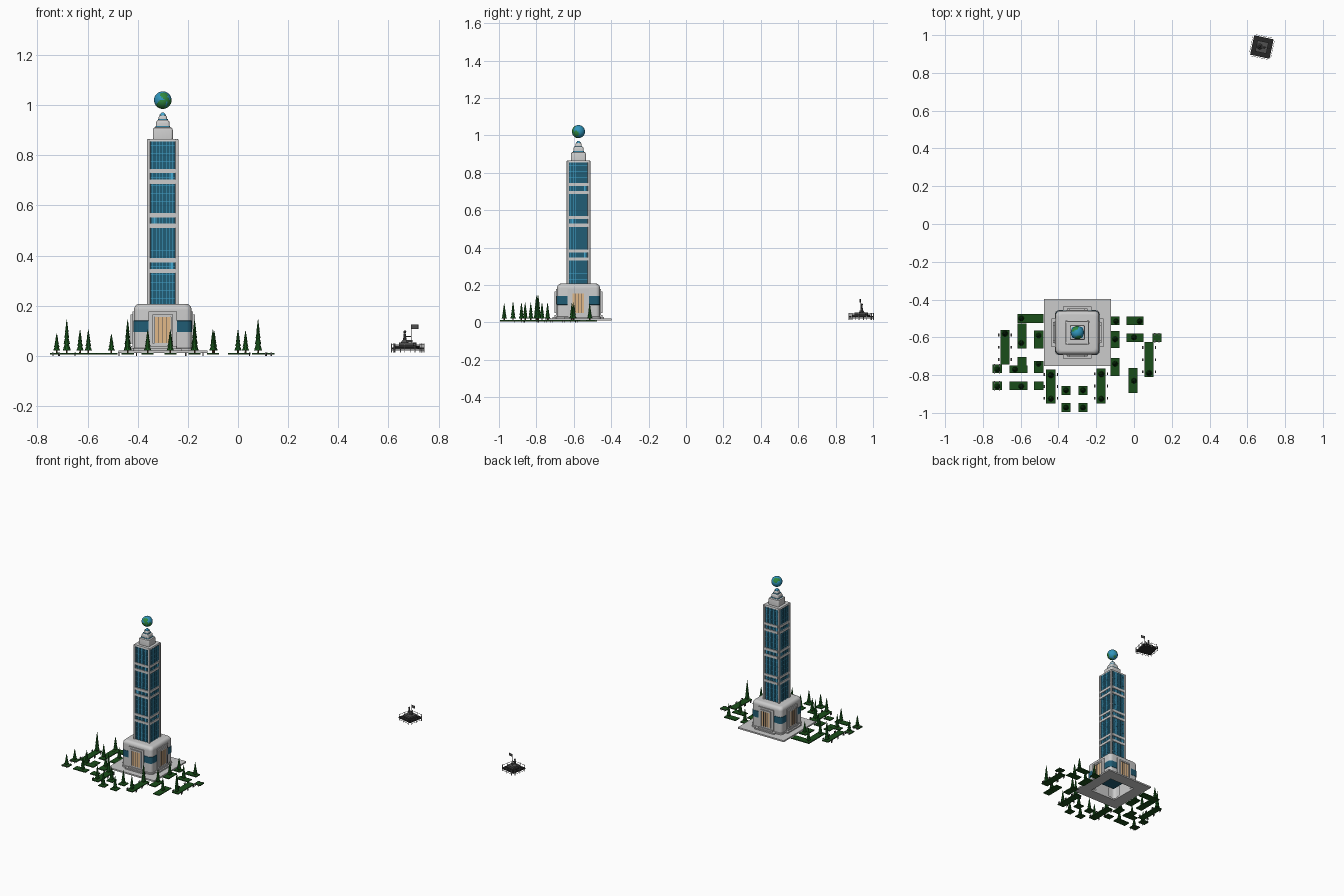
import bpy, bmesh, math, random
from mathutils import Matrix, Vector

if "Cube" in bpy.data.objects:
    bpy.data.objects.remove(bpy.data.objects["Cube"])

random.seed(4)
CX, CY = -0.30, -0.575          # tower axis


def mat(name, col):
    m = bpy.data.materials.new(name)
    m.diffuse_color = (*col, 1)
    m.use_nodes = True
    m.node_tree.nodes["Principled BSDF"].inputs["Base Color"].default_value = m.diffuse_color
    return m


GLASS = mat("dark_glass", (0.015, 0.11, 0.18))
CYAN = mat("cyan_trim", (0.06, 0.40, 0.65))
LEAF = mat("leaf_green", (0.01, 0.10, 0.012))
GRASS = mat("hedge_green", (0.01, 0.075, 0.01))
LAND = mat("land_green", (0.03, 0.25, 0.05))
SEA = mat("sea_blue", (0.03, 0.30, 0.50))
WOOD = mat("trunk_brown", (0.10, 0.05, 0.02))
DOOR = mat("door_tan", (0.75, 0.48, 0.25))
BLACK = mat("black_stone", (0.02, 0.02, 0.02))
DARK = mat("dark_metal", (0.08, 0.08, 0.08))
PALE = mat("pale_stone", (0.50, 0.50, 0.50))


def box(bm, c, s, m=Matrix()):
    bmesh.ops.create_cube(bm, size=1, matrix=m @ Matrix.Translation(c) @ Matrix.Diagonal((*s, 1)))


def cone(bm, x, y, z0, z1, r0, r1, n=8):
    bmesh.ops.create_cone(bm, cap_ends=True, segments=n, radius1=r0, radius2=r1, depth=z1 - z0,
                          matrix=Matrix.Translation((x, y, (z0 + z1) / 2)))


def finish(bm, name, *mats, smooth=False, loc=(0, 0, 0), rot=0):
    me = bpy.data.meshes.new(name)
    bm.to_mesh(me)
    bm.free()
    o = bpy.data.objects.new(name, me)
    bpy.context.collection.objects.link(o)
    for m in mats:
        me.materials.append(m)
    o.location = loc
    o.rotation_euler.z = rot
    if smooth:
        bpy.ops.object.select_all(action='DESELECT')
        o.select_set(True)
        bpy.context.view_layer.objects.active = o
        bpy.ops.object.shade_smooth_by_angle(angle=math.radians(40))
    return o


def loft(name, prof, r, *mats, cap=True):
    """Stack rounded squares given as (half width, height)."""
    bm = bmesh.new()
    prev = None
    for h, z in prof:
        rr = min(r, h * 0.6)
        ring = []
        for q in range(4):
            sx, sy = [(1, 1), (-1, 1), (-1, -1), (1, -1)][q]
            for k in range(6):
                a = math.radians(90 * q + 18 * k)
                ring.append(bm.verts.new((sx * (h - rr) + rr * math.cos(a), sy * (h - rr) + rr * math.sin(a), z)))
        if prev:
            for i in range(24):
                j = (i + 1) % 24
                bm.faces.new((prev[i], prev[j], ring[j], ring[i]))
        prev = ring
    if cap:
        bm.faces.new(prev)
    return finish(bm, name, *mats, smooth=True, loc=(CX, CY, 0))


def four_sides(name, boxes, *mats):
    """Repeat boxes given for the front face on all four faces."""
    bm = bmesh.new()
    for k in range(4):
        m = Matrix.Rotation(k * math.pi / 2, 4, 'Z')
        for c, s in boxes:
            box(bm, c, s, m)
    return finish(bm, name, *mats, loc=(CX, CY, 0))


# plaza ring and entrance steps
four_sides("plaza", [((-0.04, -0.1375, 0.016), (0.275, 0.08, 0.01))])
four_sides("entrance_steps", [((0, -0.12, 0.024), (0.15, 0.035, 0.01)), ((0, -0.115, 0.033), (0.11, 0.025, 0.012))])

# podium shell, open underneath
arc = [(0.095 + 0.02 * math.cos(a), 0.183 + 0.024 * math.sin(a)) for a in [math.radians(15 * i) for i in range(7)]]
loft("podium", [(0.119, 0.018), (0.119, 0.03), (0.115, 0.032)] + arc, 0.022)
loft("podium_windows", [(0.1145, 0.094), (0.1165, 0.095), (0.1165, 0.14), (0.1145, 0.141)], 0.022, GLASS, cap=False)
four_sides("door_portals", [((0, -0.113, 0.105), (0.115, 0.016, 0.145))])
four_sides("door_frames", [((s * 0.037, -0.122, 0.105), (0.008, 0.012, 0.11)) for s in (-1, 1)]
           + [((0, -0.122, 0.16), (0.082, 0.012, 0.01))])
four_sides("doors", [((s * 0.016, -0.1205, 0.103), (0.029, 0.006, 0.105)) for s in (-1, 1)], DOOR)
four_sides("door_bars", [((x, -0.123, 0.103), (0.003, 0.005, 0.105)) for x in (-0.016, 0, 0.016)], DARK)

# glass shaft with corner piers, mullions and bands
bm = bmesh.new()
box(bm, (0, 0, 0.46), (0.114, 0.114, 0.80))
finish(bm, "glass_shaft", GLASS, loc=(CX, CY, 0))
bm = bmesh.new()
for sx in (-1, 1):
    for sy in (-1, 1):
        box(bm, (sx * 0.0565, sy * 0.0565, 0.533), (0.014, 0.014, 0.662))
bmesh.ops.bevel(bm, geom=[e for e in bm.edges if abs(e.verts[0].co.z - e.verts[1].co.z) > 0.1],
                offset=0.004, segments=3, affect='EDGES', profile=0.5)
finish(bm, "corner_piers", smooth=True, loc=(CX, CY, 0))
four_sides("mullions", [((-0.0405 + 0.0135 * i, -0.058, 0.533), (0.002, 0.004, 0.655)) for i in range(7)], CYAN)
four_sides("floor_lines", [((0, -0.0573, 0.23 + 0.032 * i), (0.10, 0.002, 0.0015)) for i in range(20)], CYAN)
four_sides("grey_bands", [((0, -0.059, z + d), (0.10, 0.007, 0.017)) for z in (0.36, 0.54, 0.716) for d in (-0.021, 0.021)])
four_sides("band_panels", [((x, -0.058, z), (0.008, 0.005, 0.026)) for z, x in ((0.36, 0.034), (0.54, -0.034), (0.716, 0.034))], CYAN)
loft("shaft_cap", [(0.0625, 0.855), (0.0625, 0.862), (0.06, 0.866)], 0.006)

# stepped crown
for i, (h, z0, z1) in enumerate([(0.04, 0.864, 0.912), (0.027, 0.905, 0.94), (0.017, 0.935, 0.958)]):
    loft(f"crown_tier_{i + 1}", [(h, z0), (h, z1 - 0.012), (h * 0.94, z1 - 0.004), (h * 0.78, z1)], 0.008)
    loft(f"crown_trim_{i + 1}", [(h * 0.74, z1 - 0.002), (h * 0.74, z1 + 0.004)], 0.006, CYAN)
loft("crown_tip", [(0.011, 0.958), (0.009, 0.966), (0.004, 0.971)], 0.005, CYAN)

# floating globe with land patches
bm = bmesh.new()
bmesh.ops.create_uvsphere(bm, u_segments=32, v_segments=20, radius=0.035)
spots = [(Vector([random.gauss(0, 1) for _ in range(3)]).normalized(), random.uniform(0.25, 0.5)) for _ in range(11)]
for f in bm.faces:
    d = f.calc_center_median().normalized()
    f.material_index = int(any(d.angle(p) < a for p, a in spots))
finish(bm, "globe", SEA, LAND, smooth=True, loc=(CX, CY, 1.02))

# planting beds: x0, x1, y0, y1
BEDS = [(-.617, -.48, -.525, -.476), (-.617, -.57, -.66, -.526), (-.53, -.48, -.66, -.565), (-.617, -.57, -.748, -.705),
        (-.53, -.48, -.79, -.725), (-.75, -.70, -.79, -.745), (-.66, -.565, -.79, -.749), (-.75, -.70, -.88, -.835),
        (-.66, -.565, -.88, -.835), (-.53, -.48, -.88, -.835), (-.385, -.337, -.905, -.857), (-.294, -.246, -.905, -.857),
        (-.385, -.337, -.995, -.947), (-.294, -.246, -.995, -.947), (-.124, -.076, -.535, -.49), (-.04, .05, -.535, -.49),
        (-.124, -.076, -.656, -.566), (-.124, -.076, -.805, -.71), (-.03, .018, -.895, -.762), (-.04, .05, -.625, -.58),
        (.098, .145, -.625, -.58)]
AVENUES = [(-.706, -.66, -.745, -.56), (-.465, -.415, -.95, -.77), (-.198, -.15, -.95, -.765), (.056, .104, -.81, -.626)]
bm = bmesh.new()
for x0, x1, y0, y1 in BEDS + AVENUES:
    box(bm, ((x0 + x1) / 2, (y0 + y1) / 2, 0.009), (x1 - x0, y1 - y0, 0.006))
finish(bm, "planting_beds", GRASS)

# conifers: x, y, height
TREES = [(-.683, -.58, .145), (-.44, -.80, .145), (-.173, -.795, .145), (.08, -.79, .145),
         (-.723, -.77, .09), (-.723, -.86, .09), (-.63, -.77, .105), (-.597, -.86, .105), (-.597, -.50, .105),
         (-.597, -.63, .105), (-.505, -.59, .088), (-.505, -.74, .088), (-.36, -.88, .105), (-.27, -.88, .105),
         (-.36, -.972, .10), (-.27, -.972, .10), (-.10, -.74, .105), (-.095, -.515, .10), (-.10, -.61, .105),
         (0, -.83, .105), (.03, -.515, .10), (0, -.60, .105), (-.44, -.925, .11), (-.173, -.925, .11)]
leaves, trunks = bmesh.new(), bmesh.new()
for x, y, h in TREES:
    cone(trunks, x, y, 0.005, 0.035, 0.004, 0.003, 6)
    r, z0 = 0.011 + 0.035 * h, 0.022
    step = (h - z0) / 5
    for i in range(4):
        w = r * (1 - 0.19 * i)
        cone(leaves, x, y, z0 + step * i, z0 + step * (i + 2), w, w * 0.1, 9)
finish(leaves, "conifer_leaves", LEAF)
finish(trunks, "conifer_trunks", WOOD)

# small benches beside the avenues and the corner beds
bm = bmesh.new()
for x0, x1, y0, y1 in AVENUES + [BEDS[5], BEDS[7], BEDS[20]]:
    for x in (x0 - 0.01, x1 + 0.01) if y1 - y0 > 0.1 else (x0 + 0.012, x1 - 0.012):
        for t in ((0.15, 0.5, 0.85) if y1 - y0 > 0.1 else (0.1, 0.9)):
            y = y0 + t * (y1 - y0)
            box(bm, (x, y, 0.012), (0.006, 0.014, 0.002))
            for s in (-1, 1):
                box(bm, (x, y + s * 0.005, 0.006), (0.005, 0.0015, 0.012))
finish(bm, "benches", DARK)

# small monument far away: tiers, fence, seated figure, flag
LOC, ROT = (0.677, 0.937, 0), math.radians(-12)
bm = bmesh.new()
box(bm, (0, 0, 0.030), (0.105, 0.105, 0.008))
box(bm, (0, 0, 0.037), (0.084, 0.084, 0.008))
finish(bm, "monument_base", BLACK, loc=LOC, rot=ROT)
bm = bmesh.new()
box(bm, (0, 0, 0.045), (0.06, 0.06, 0.016))
finish(bm, "monument_plinth", DARK, loc=LOC, rot=ROT)
bm = bmesh.new()
for k in range(4):
    m = Matrix.Rotation(k * math.pi / 2, 4, 'Z')
    for x in (-0.042, 0, 0.042):
        box(bm, (x, -0.058, 0.032), (0.003, 0.003, 0.036), m)
    for z in (0.022, 0.046):
        box(bm, (0, -0.058, z), (0.088, 0.0018, 0.0018), m)
finish(bm, "monument_fence", PALE, loc=LOC, rot=ROT)
bm = bmesh.new()
cone(bm, -0.012, 0, 0.052, 0.064, 0.016, 0.009, 10)
cone(bm, -0.012, 0, 0.064, 0.09, 0.007, 0.004, 10)
bmesh.ops.create_icosphere(bm, subdivisions=2, radius=0.006, matrix=Matrix.Translation((-0.012, 0, 0.096)))
box(bm, (0.003, 0, 0.06), (0.03, 0.014, 0.008))
box(bm, (0.002, 0, 0.077), (0.024, 0.004, 0.004))
finish(bm, "monument_figure", DARK, loc=LOC, rot=ROT)
bm = bmesh.new()
cone(bm, 0.014, 0, 0.05, 0.126, 0.0016, 0.0016, 8)
box(bm, (0.029, 0, 0.116), (0.028, 0.002, 0.018))
finish(bm, "monument_flag", DARK, loc=LOC, rot=ROT)
